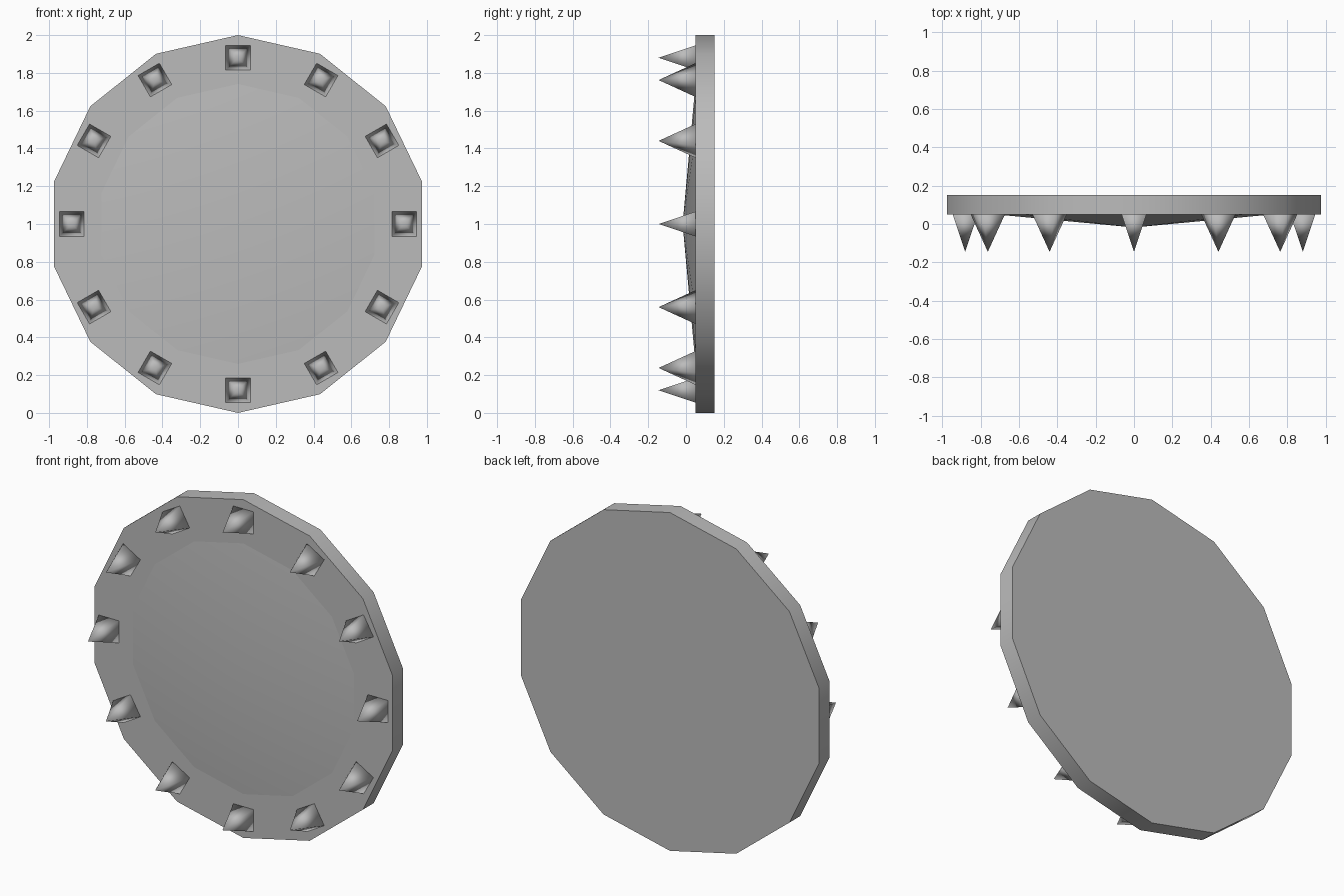
import bpy, math
from mathutils import Matrix, Vector

if "Cube" in bpy.data.objects:
    bpy.data.objects.remove(bpy.data.objects["Cube"], do_unlink=True)

SIDES = 14
CENTRE = Vector((0, 0, 1))

grey = bpy.data.materials.new("metal_grey")
grey.use_nodes = True
colour = (0.5, 0.5, 0.5, 1)
grey.diffuse_color = colour
grey.node_tree.nodes["Principled BSDF"].inputs["Base Color"].default_value = colour


def solid(name, sides, radius, base_y, tip_y, tip_radius, place, turn, smooth_angle):
    """Cone or prism whose axis runs along y, shaded smooth below an angle."""
    bpy.ops.mesh.primitive_cone_add(vertices=sides, radius1=radius,
                                    radius2=tip_radius, depth=base_y - tip_y)
    obj = bpy.context.object
    obj.name = obj.data.name = name
    middle = Matrix.Translation((0, (base_y + tip_y) / 2, 0))
    face_front = Matrix.Rotation(math.pi / 2, 4, 'X')
    spin = Matrix.Rotation(turn, 4, 'Y')
    obj.data.transform(Matrix.Translation(place) @ spin @ middle @ face_front)
    obj.data.materials.append(grey)
    bpy.ops.object.shade_smooth_by_angle(angle=math.radians(smooth_angle))
    return obj


# Thick plate with a point at top and bottom
solid("plate", SIDES, 1, 0.15, 0.05, 1, CENTRE, 0, 40)

# Shallow bulge on the front of the plate
solid("front_bulge", SIDES, 0.85, 0.06, -0.018, 0, CENTRE, 0, 40)

# Ring of square spikes, each turned to face the centre
for i in range(12):
    a = math.tau * i / 12
    place = CENTRE + Vector((math.sin(a), 0, math.cos(a))) * 0.88
    solid(f"spike_{i + 1}", 4, 0.067 * math.sqrt(2), 0.055, -0.145, 0,
          place, a + math.pi / 4, 180)
